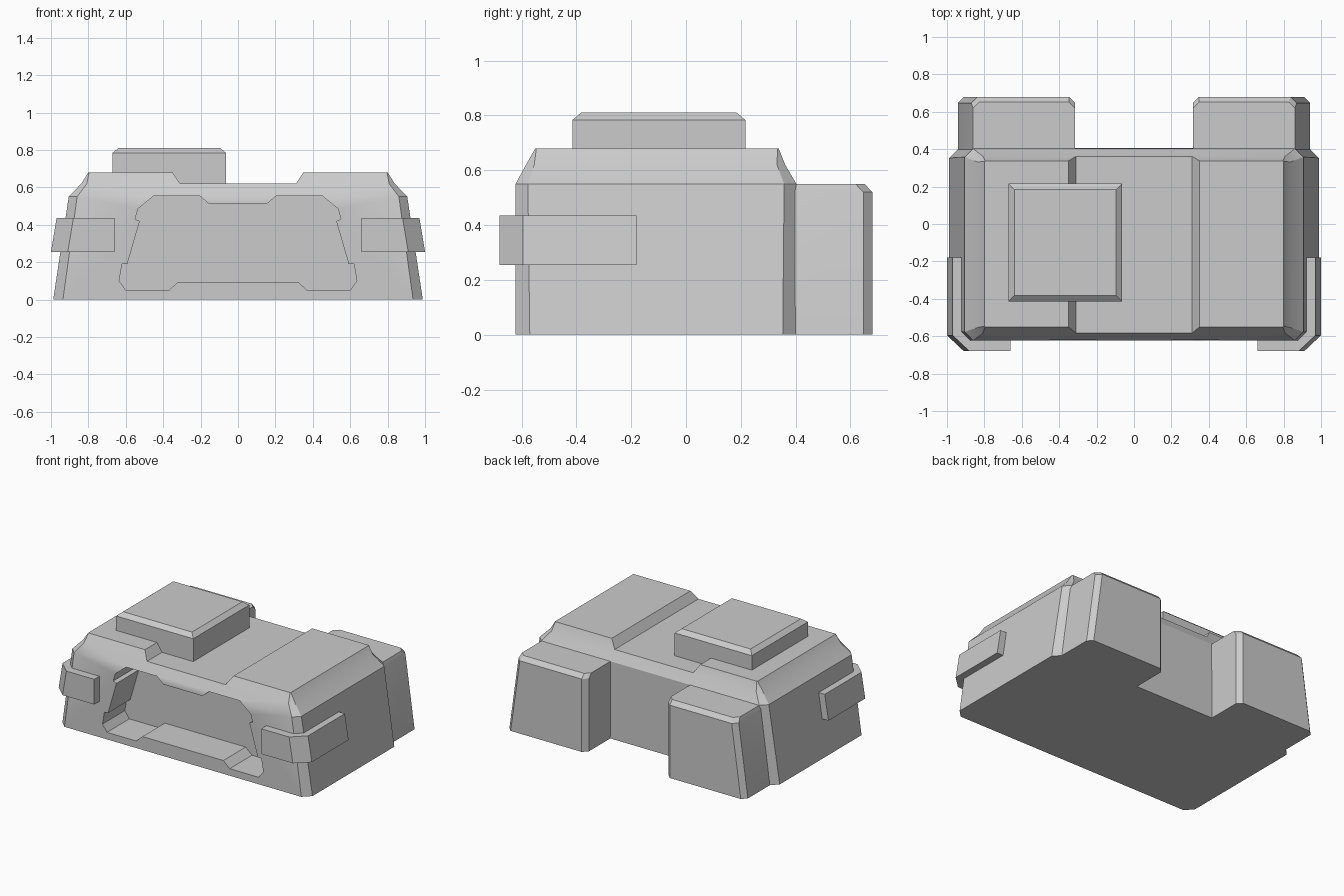
import bpy, bmesh

if "Cube" in bpy.data.objects:
    bpy.data.objects.remove(bpy.data.objects["Cube"])


def loft(name, rings):
    """Closed solid skinned through rings of equal point count."""
    bm = bmesh.new()
    loops = [[bm.verts.new(p) for p in ring] for ring in rings]
    n = len(loops[0])
    for a, b in zip(loops, loops[1:]):
        for i in range(n):
            j = (i + 1) % n
            bm.faces.new((a[i], a[j], b[j], b[i]))
    bm.faces.new(loops[0][::-1])
    bm.faces.new(loops[-1])
    bmesh.ops.recalc_face_normals(bm, faces=bm.faces)
    me = bpy.data.meshes.new(name)
    bm.to_mesh(me)
    bm.free()
    ob = bpy.data.objects.new(name, me)
    bpy.context.collection.objects.link(ob)
    return ob


def activate(ob):
    bpy.ops.object.select_all(action='DESELECT')
    ob.select_set(True)
    bpy.context.view_layer.objects.active = ob


def carve(ob, cutter):
    mod = ob.modifiers.new("cut", 'BOOLEAN')
    mod.operation = 'DIFFERENCE'
    mod.solver = 'EXACT'
    mod.object = cutter
    activate(ob)
    bpy.ops.object.modifier_apply(modifier=mod.name)
    bpy.data.objects.remove(cutter, do_unlink=True)


def octagon(x0, x1, y0, y1, c, z):
    """Rectangle with cut corners."""
    return [(x0 + c, y0, z), (x1 - c, y0, z), (x1, y0 + c, z), (x1, y1 - c, z),
            (x1 - c, y1, z), (x0 + c, y1, z), (x0, y1 - c, z), (x0, y0 + c, z)]


def extrude_y(name, outline, y0, y1):
    return loft(name, [[(x, y, z) for x, z in outline] for y in (y0, y1)])


def mirrored(half):
    return half + [(-x, z) for x, z in reversed(half)]


# Main body: leaning sides and a sloped cap
levels = [(0, .988, -.622, .405, .052), (.55, .905, -.622, .403, .045),
          (.62, .838, -.584, .362, .03), (.68, .80, -.55, .338, .004)]
body = loft("body", [octagon(-x, x, y0, y1, c, z) for z, x, y0, y1, c in levels])

# Shallow lengthwise channel across the top
carve(body, extrude_y("channel_cutter",
                      mirrored([(.31, .62), (.35, .68), (.35, .75)]), -1, 1))

# Front opening
opening = mirrored([(.32, .095), (.37, .05), (.60, .05), (.635, .10), (.62, .19),
                    (.592, .19), (.525, .42), (.55, .43), (.535, .485),
                    (.45, .555), (.205, .555), (.155, .512)])
carve(body, extrude_y("opening_cutter", opening, -.8, -.37))

# Raised hatch on the top
hatch = loft("top_hatch", [
    [(x0, y0, z), (x1, y0, z), (x1, y1, z), (x0, y1, z)]
    for x0, x1, y0, y1, z in ((-.672, -.063, -.415, .217, .60),
                              (-.672, -.063, -.415, .217, .783),
                              (-.64, -.095, -.383, .185, .81))])

parts = [body, hatch]
bracket = [(.66, -.68), (.91, -.68), (1, -.595), (1, -.18),
           (.95, -.18), (.95, -.57), (.89, -.61), (.66, -.61)]
for side, s in (("right", 1), ("left", -1)):
    # Rear blocks
    rings = [octagon(.315, xo, .34, y1, .033, z) for xo, y1, z in
             ((.942, .68, 0), (.87, .68, .52), (.86, .652, .55))]
    parts.append(loft(side + "_rear_block",
                      [[(s * x, y, z) for x, y, z in r] for r in rings]))
    # Corner bumpers wrapping the front corners
    parts.append(loft(side + "_corner_bumper",
                      [[(s * (x - (lean if x > .7 else 0)), y, z) for x, y in bracket]
                       for z, lean in ((.255, 0), (.435, .03))]))

for ob in parts:
    activate(ob)
    bpy.ops.object.shade_smooth_by_angle()
